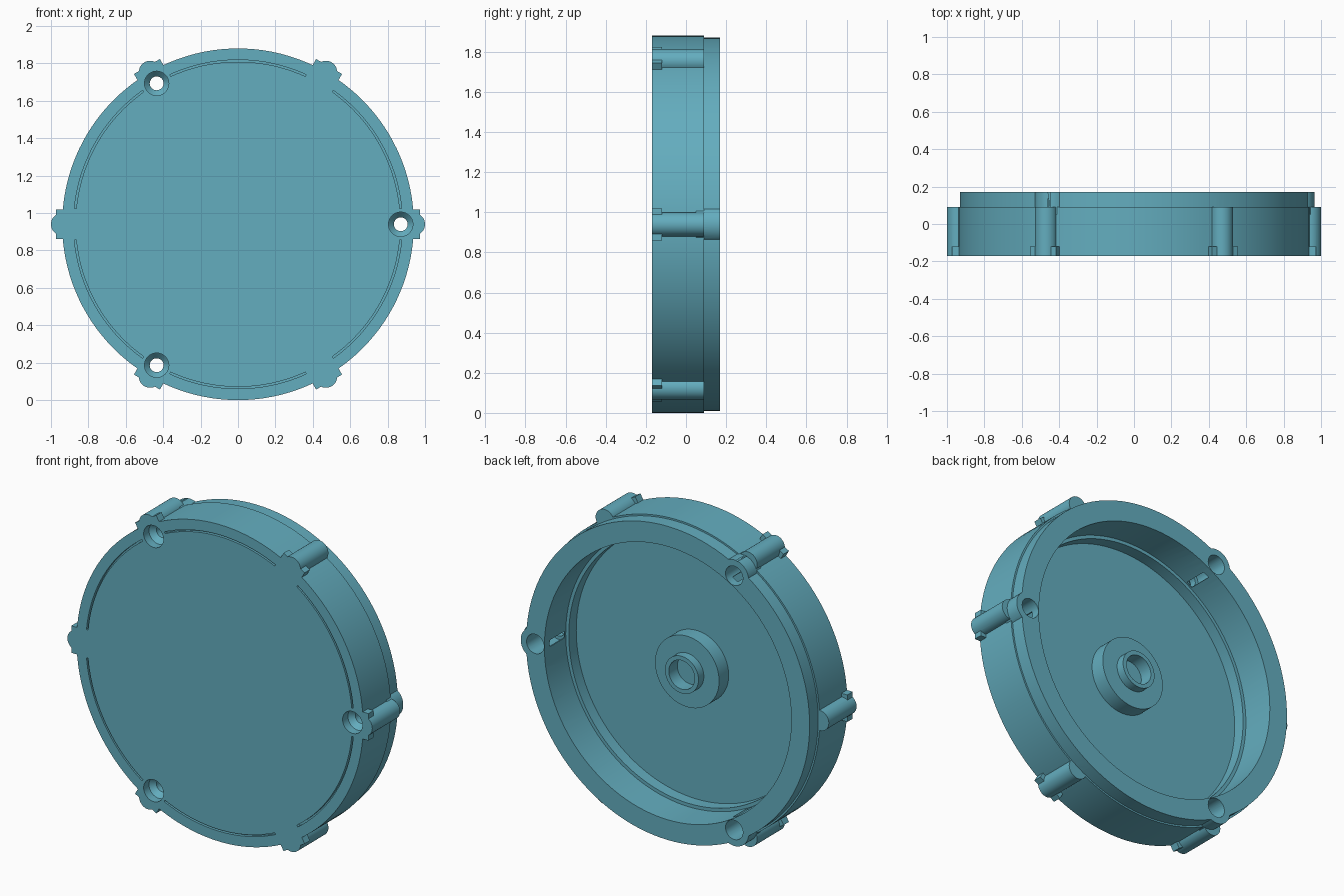
import bpy, bmesh, math

if "Cube" in bpy.data.objects:
    bpy.data.objects.remove(bpy.data.objects["Cube"])

CZ = 0.94            # height of the disc axis
FRONT, BACK, STEP = -0.17, 0.17, 0.09

teal = bpy.data.materials.new("teal")
teal.diffuse_color = (0.127, 0.42, 0.52, 1)
teal.use_nodes = True
teal.node_tree.nodes["Principled BSDF"].inputs["Base Color"].default_value = teal.diffuse_color


def finish(name, bm):
    bmesh.ops.remove_doubles(bm, verts=bm.verts, dist=1e-5)
    bmesh.ops.recalc_face_normals(bm, faces=bm.faces)
    mesh = bpy.data.meshes.new(name)
    bm.to_mesh(mesh)
    bm.free()
    mesh.materials.append(teal)
    ob = bpy.data.objects.new(name, mesh)
    bpy.context.collection.objects.link(ob)
    return ob


def lathe(name, profile, cx=0, cz=CZ, seg=128):
    """Revolve (radius, y) points about an axis parallel to y."""
    bm = bmesh.new()
    rings = []
    for r, y in profile:
        if r == 0:
            rings.append([bm.verts.new((cx, y, cz))] * seg)
        else:
            rings.append([bm.verts.new((cx + r * math.cos(2 * math.pi * i / seg), y,
                                        cz + r * math.sin(2 * math.pi * i / seg)))
                          for i in range(seg)])
    for a, b in zip(rings, rings[1:]):
        for i in range(seg):
            j = (i + 1) % seg
            quad = list(dict.fromkeys((a[i], a[j], b[j], b[i])))
            bm.faces.new(quad)
    return finish(name, bm)


def prism(name, points, y0, y1):
    """Extrude an (x, z) outline, given about the disc axis, along y."""
    bm = bmesh.new()
    a = [bm.verts.new((x, y0, z + CZ)) for x, z in points]
    b = [bm.verts.new((x, y1, z + CZ)) for x, z in points]
    bm.faces.new(a)
    bm.faces.new(b[::-1])
    n = len(a)
    for i in range(n):
        j = (i + 1) % n
        bm.faces.new((a[i], b[i], b[j], a[j]))
    return finish(name, bm)


def polar(r, deg):
    t = math.radians(deg)
    return r * math.cos(t), r * math.sin(t)


def radial_box(name, deg, r0, r1, half, y0, y1):
    """Box lying along the radius at the given angle."""
    ux, uz = polar(1, deg)
    pts = [(r * ux - s * uz, r * uz + s * ux)
           for r, s in ((r0, -half), (r1, -half), (r1, half), (r0, half))]
    return prism(name, pts, y0, y1)


def combine(target, tool, operation):
    mod = target.modifiers.new("bool", 'BOOLEAN')
    mod.operation = operation
    mod.solver = 'EXACT'
    mod.object = tool
    bpy.context.view_layer.objects.active = target
    bpy.ops.object.modifier_apply(modifier=mod.name)
    bpy.data.objects.remove(tool)


# Solid disc with a slightly narrower back rim
body = lathe("round_cover", [(0, FRONT), (0.94, FRONT), (0.94, STEP),
                             (0.93, STEP), (0.93, BACK), (0, BACK)])

# Six edge lugs, each with a wider tab at the front
for k in range(6):
    x, z = polar(0.94, 60 * k)
    combine(body, lathe("lug", [(0, FRONT), (0.06, FRONT), (0.06, STEP), (0, STEP)],
                        x, CZ + z, 32), 'UNION')
    combine(body, radial_box("tab", 60 * k, 0.88, 0.974, 0.08, FRONT, -0.12), 'UNION')

# Round screw bosses on the back rim
for k in range(3):
    x, z = polar(0.87, 120 * k)
    combine(body, lathe("boss", [(0, 0.05), (0.095, 0.05), (0.095, BACK), (0, BACK)],
                        x, CZ + z, 48), 'UNION')

# Hollow back, leaving a ledge, a floor and a stepped central hub
combine(body, lathe("cavity", [(0, -0.04), (0.085, -0.04), (0.085, 0.04), (0.11, 0.04),
                               (0.11, -0.01), (0.21, -0.01), (0.21, -0.10),
                               (0.79, -0.10), (0.79, -0.03), (0.81, -0.03),
                               (0.81, 0.3), (0, 0.3)]), 'DIFFERENCE')

# Stepped screw holes with a slot into the cavity
for k in range(3):
    x, z = polar(0.87, 120 * k)
    combine(body, lathe("screw_hole", [(0, -0.3), (0.065, -0.3), (0.065, -0.12),
                                       (0.037, -0.09), (0.037, -0.05), (0.057, -0.05),
                                       (0.057, 0.3), (0, 0.3)], x, CZ + z, 40), 'DIFFERENCE')
    combine(body, radial_box("slot", 120 * k, 0.75, 0.85, 0.02, -0.02, 0.12), 'DIFFERENCE')

# Thin arc grooves on the front face between the lugs
for k in range(6):
    angles = [30 + 60 * k - 24.5 + 49 * i / 20 for i in range(21)]
    outline = [polar(0.879, a) for a in angles] + [polar(0.869, a) for a in reversed(angles)]
    combine(body, prism("groove", outline, -0.3, FRONT + 0.02), 'DIFFERENCE')

bpy.ops.object.select_all(action='DESELECT')
body.select_set(True)
bpy.context.view_layer.objects.active = body
bpy.ops.object.shade_smooth_by_angle(angle=math.radians(25))
